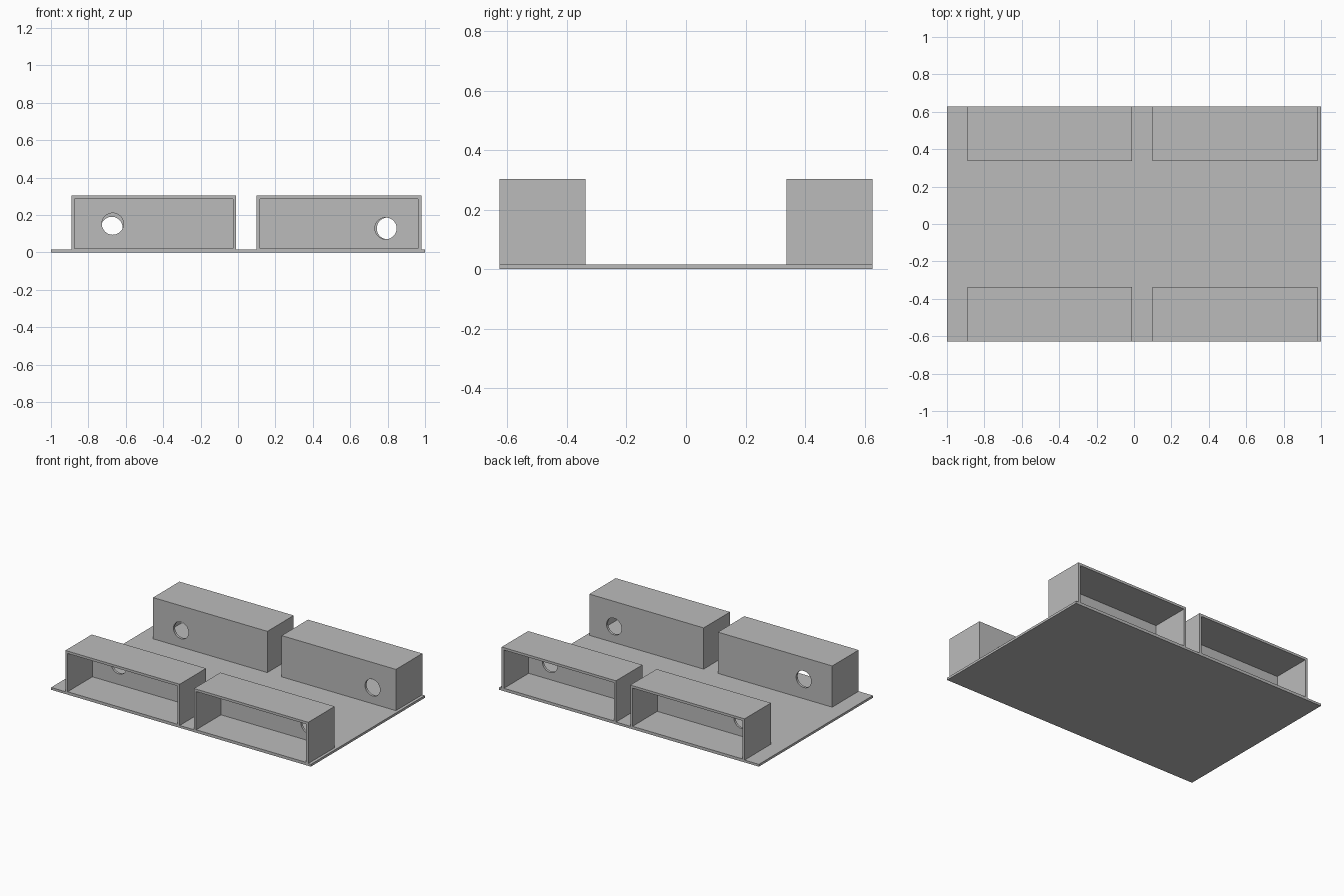
import bpy
from mathutils import Matrix

cube = bpy.data.objects.get("Cube")
if cube:
    bpy.data.objects.remove(cube, do_unlink=True)

# One plain grey for every part
grey = bpy.data.materials.new("plain_grey")
grey.use_nodes = True
colour = (0.5, 0.5, 0.5, 1)
grey.diffuse_color = colour
grey.node_tree.nodes["Principled BSDF"].inputs["Base Color"].default_value = colour

HALF_DEPTH = 0.627
INNER_Y = 0.337
BASE = 0.016
TOP = 0.303
WALL = 0.017


def block(name, low, high):
    """Box spanning two opposite corners."""
    size = [h - l for l, h in zip(low, high)]
    middle = [(l + h) / 2 for l, h in zip(low, high)]
    bpy.ops.mesh.primitive_cube_add(size=1)
    obj = bpy.context.object
    obj.name = name
    obj.data.transform(Matrix.Translation(middle) @ Matrix.Diagonal((*size, 1)))
    obj.data.materials.append(grey)
    return obj


def cut(obj, cutter):
    """Subtract the cutter, then discard it."""
    cutter.hide_render = True
    mod = obj.modifiers.new("cut", "BOOLEAN")
    mod.operation = "DIFFERENCE"
    mod.solver = "EXACT"
    mod.object = cutter
    bpy.context.view_layer.objects.active = obj
    bpy.ops.object.modifier_apply(modifier=mod.name)
    bpy.data.objects.remove(cutter, do_unlink=True)


def open_box(name, x0, x1, side, hole_x, hole_z):
    """Box open towards the plate's outer edge, with a round hole in its inner wall."""
    def span(a, b):
        return sorted((side * a, side * b))

    ya, yb = span(INNER_Y, HALF_DEPTH)
    box = block(name, (x0, ya, 0.004), (x1, yb, TOP))
    ya, yb = span(INNER_Y + WALL, HALF_DEPTH + 0.1)
    cut(box, block("cavity", (x0 + WALL, ya, BASE + 0.004), (x1 - WALL, yb, TOP - WALL)))
    bpy.ops.mesh.primitive_cylinder_add(
        vertices=48, radius=0.058, depth=0.1,
        location=(hole_x, side * INNER_Y, hole_z), rotation=(1.5708, 0, 0))
    drill = bpy.context.object
    drill.data.materials.append(grey)
    cut(box, drill)
    bpy.ops.object.select_all(action="DESELECT")
    box.select_set(True)
    bpy.context.view_layer.objects.active = box
    bpy.ops.object.shade_smooth_by_angle(angle=0.5)


# Base plate
block("base_plate", (-1, -HALF_DEPTH, 0), (1, HALF_DEPTH, BASE))

# Four compartments along the front and back edges
open_box("front_right_box", -0.89, -0.01, -1, -0.67, 0.152)
open_box("front_left_box", 0.1, 0.98, -1, 0.79, 0.128)
open_box("back_right_box", -0.89, -0.01, 1, -0.675, 0.132)
open_box("back_left_box", 0.1, 0.98, 1, 0.80, 0.128)
